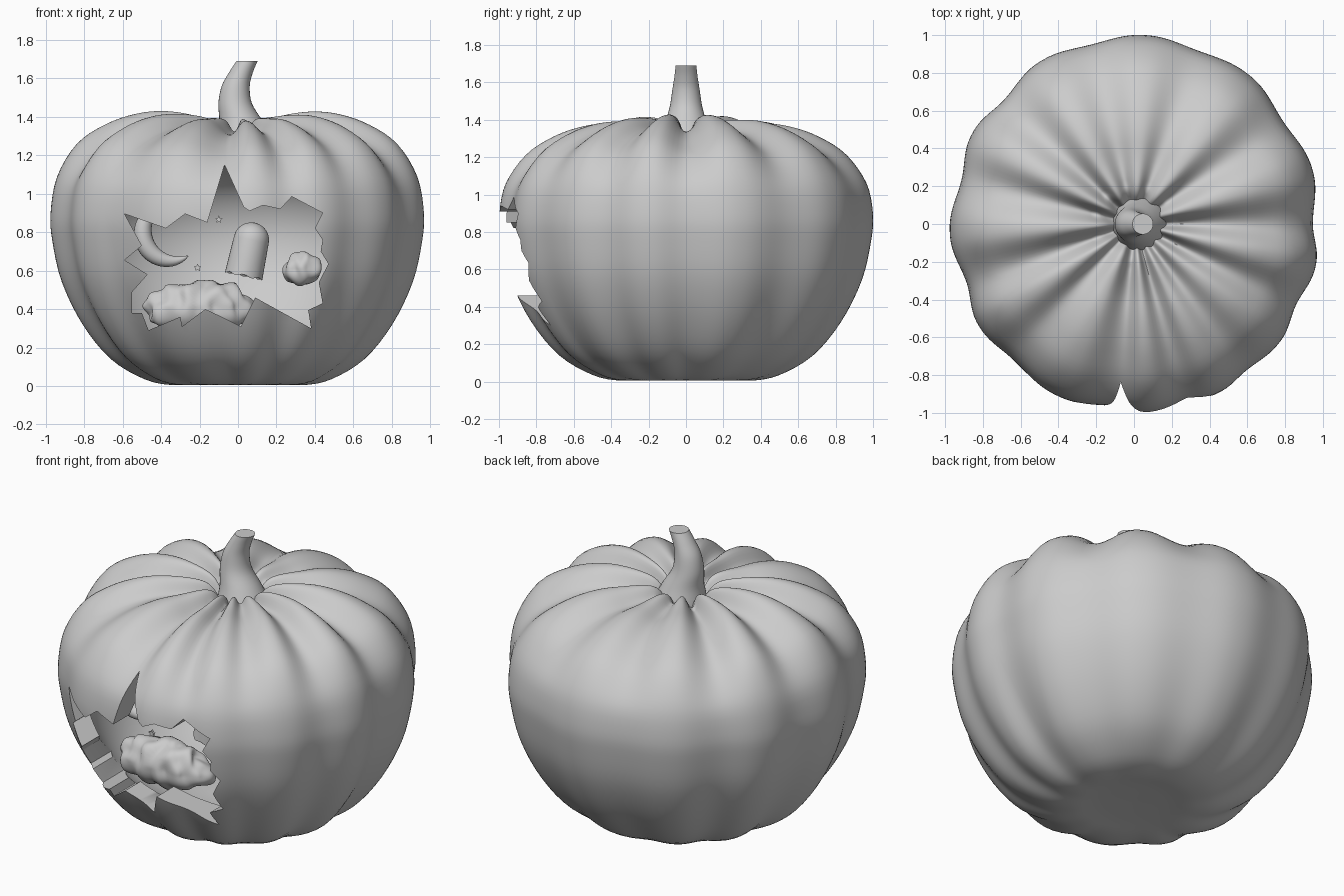
import bpy, bmesh
from math import sin, cos, pi, radians
from mathutils import Vector, Matrix, noise

if "Cube" in bpy.data.objects:
    bpy.data.objects.remove(bpy.data.objects["Cube"])


def finish(name, bm, angle=35):
    bmesh.ops.recalc_face_normals(bm, faces=bm.faces)
    me = bpy.data.meshes.new(name)
    bm.to_mesh(me)
    bm.free()
    ob = bpy.data.objects.new(name, me)
    bpy.context.collection.objects.link(ob)
    if angle:
        smooth(ob, angle)
    return ob


def smooth(ob, angle):
    bpy.ops.object.select_all(action='DESELECT')
    ob.select_set(True)
    bpy.context.view_layer.objects.active = ob
    bpy.ops.object.shade_smooth_by_angle(angle=radians(angle))


def loft(name, rings, angle=35):
    bm = bmesh.new()
    loops = [[bm.verts.new(p) for p in r] for r in rings]
    n = len(loops[0])
    for a, b in zip(loops, loops[1:]):
        for i in range(n):
            bm.faces.new((a[i], a[(i + 1) % n], b[(i + 1) % n], b[i]))
    bm.faces.new(loops[0])
    bm.faces.new(loops[-1])
    return finish(name, bm, angle)


def spline(pts, steps):
    """Catmull-Rom through the points."""
    v = [Vector(p) for p in pts]
    v = [2 * v[0] - v[1]] + v + [2 * v[-1] - v[-2]]
    out = []
    for i in range(1, len(v) - 2):
        a, b, c, d = v[i - 1:i + 3]
        for k in range(steps):
            t = k / steps
            out.append(0.5 * (2 * b + (c - a) * t + (2 * a - 5 * b + 4 * c - d) * t * t
                              + (3 * b - a - 3 * c + d) * t ** 3))
    return out + [v[-2]]


def circle(n):
    return [2 * pi * i / n for i in range(n)]


# Pumpkin skin: lathed profile with uneven soft ribs
GROOVES = [0, 34, 70, 104, 137, 166, 199, 227, 264, 286, 308, 334, 360]
DEPTHS = [.9, .75, .5, .5, .8, .8, .9, .6, .7, .6, .45, .7, .9]


def crease(a, power):
    d = a * 180 / pi % 360
    for i in range(len(GROOVES) - 1):
        g, h = GROOVES[i:i + 2]
        if g <= d < h:
            t = (d - g) / (h - g)
            k = DEPTHS[i] if t < .5 else DEPTHS[i + 1]
            return k * (.5 + .5 * cos(2 * pi * t)) ** power
    return 0


def ramp(v, lo, hi):
    t = max(0, min(1, (v - lo) / (hi - lo)))
    return t * t * (3 - 2 * t)


prof = spline([(.005, .02), (.2, .015), (.35, .005), (.5, .035), (.68, .14), (.83, .32), (.94, .54),
               (.99, .75), (1, .9), (.965, 1.09), (.86, 1.26), (.71, 1.36), (.55, 1.415), (.4, 1.43),
               (.25, 1.41), (.16, 1.37), (.09, 1.28), (.005, 1.25)], 4)
rings = []
for i, p in enumerate(prof):
    t = prof[min(i + 1, len(prof) - 1)] - prof[max(i - 1, 0)]
    nrm = Vector((t.y, -t.x)).normalized()
    top = ramp(p.y, 1, 1.4)
    depth = (.045 + .06 * top) * min(1, p.x / .2)
    if p.y < .3:
        depth *= ramp(p.x, .25, .85)
    ring = []
    for a in circle(208):
        q = p - nrm * depth * crease(a, 1.2)
        # front and back shoulders sit a little lower than the sides
        drop = .05 * sin(a) ** 2 * ramp(p.y, .85, 1.3) * ramp(p.x, .12, .4)
        ring.append((.98 * q.x * cos(a) + .005, q.x * sin(a), max(0, q.y - drop)))
    rings.append(ring)
pumpkin = loft("pumpkin_shell", rings, 0)

# Cavity and jagged opening, used as cutters
cav = spline([(.01, .17), (.35, .17), (.62, .3), (.78, .53), (.83, .76), (.78, .95), (.65, 1.08),
              (.43, 1.15), (.01, 1.14)], 4)
cavity = loft("cavity_cutter", [[(p.x * cos(a), p.x * sin(a), p.y) for a in circle(96)] for p in cav], 0)
HOLE = [(-.07, 1.15), (.03, .93), (.06, .91), (.13, .94), (.22, .92), (.28, .985), (.44, .9), (.4, .82),
        (.44, .76), (.43, .7), (.47, .635), (.42, .54), (.44, .43), (.365, .395), (.38, .3), (.09, .46),
        (.015, .31), (-.085, .36), (-.17, .4), (-.29, .31), (-.3, .36), (-.465, .29), (-.5, .38),
        (-.55, .38), (-.55, .49), (-.47, .58), (-.59, .655), (-.5, .73), (-.59, .895), (-.375, .82),
        (-.275, .895), (-.16, .85)]
opening = loft("opening_cutter", [[(x, y, z) for x, z in HOLE] for y in (-1.3, -.3)], 0)
for c in (cavity, opening):
    c.hide_render = True
    m = pumpkin.modifiers.new("cut", 'BOOLEAN')
    m.operation, m.solver, m.object = 'DIFFERENCE', 'EXACT', c
dg = bpy.context.evaluated_depsgraph_get()
carved = bpy.data.meshes.new_from_object(pumpkin.evaluated_get(dg))
pumpkin.modifiers.clear()
pumpkin.data = carved
for c in (cavity, opening):
    bpy.data.objects.remove(c)
smooth(pumpkin, 50)

# Curved stem
stem = spline([(.035, 1.24, .15), (.03, 1.31, .135), (.015, 1.38, .112), (-.015, 1.47, .087),
               (-.012, 1.56, .073), (.015, 1.63, .062), (.047, 1.69, .055)], 4)
loft("stem", [[(p.x + p.z * cos(a), p.z * sin(a), p.y) for a in circle(32)] for p in stem])


# Puffy clouds inside
def cloud(name, centre, size, seed, freq):
    bm = bmesh.new()
    bmesh.ops.create_icosphere(bm, subdivisions=5, radius=1)
    for v in bm.verts:
        d = v.co.normalized()
        w = Vector((d.x * size[0], d.y * size[1], d.z * size[2]))
        bump = noise.noise(Vector((w.x * freq + seed, w.y * freq * .7, w.z * freq * .7)))
        v.co = Vector(centre) + w * (1 + .22 * bump)
    finish(name, bm, 60)


cloud("large_cloud", (-.2, -.42, .41), (.3, .12, .135), 3.3, 14)
cloud("small_cloud", (.335, -.45, .61), (.1, .08, .085), 8.4, 20)

# Crescent moon: tapered arc
arc = []
for i in range(33):
    t = i / 32
    b = radians(95 + 210 * t)
    tube = .002 + .046 * sin(pi * t) ** .8
    arc.append([(-.345 + (.15 + tube * cos(a)) * cos(b), -.42 + tube * sin(a),
                 .8 + (.15 + tube * cos(a)) * sin(b)) for a in circle(20)])
loft("crescent_moon", arc, 60)

# Leaning ghost: domed body with a wavy hem
body = [(.099, 0), (.096, .08), (.092, .19)] + \
       [(.092 * cos(radians(k)), .19 + .09 * sin(radians(k))) for k in (15, 30, 45, 60, 75, 89)]
lean = Matrix.Translation((.03, -.3, .575)) @ Matrix.Rotation(radians(12), 4, 'Y')
loft("ghost", [[lean @ Vector((r * cos(a), r * sin(a), z + (.006 * sin(7 * a) if z == 0 else 0)))
                for a in circle(56)] for r, z in body], 60)

# Tiny stars
for i, (x, z) in enumerate([(-.1, .865), (-.21, .615)]):
    pts = [(r, radians(90 + 36 * k)) for k, r in enumerate([.021, .01] * 5)]
    loft("star_%d" % (i + 1), [[(x + r * cos(a), y, z + r * sin(a)) for r, a in pts]
                               for y in (-.525, -.51)], 30)
